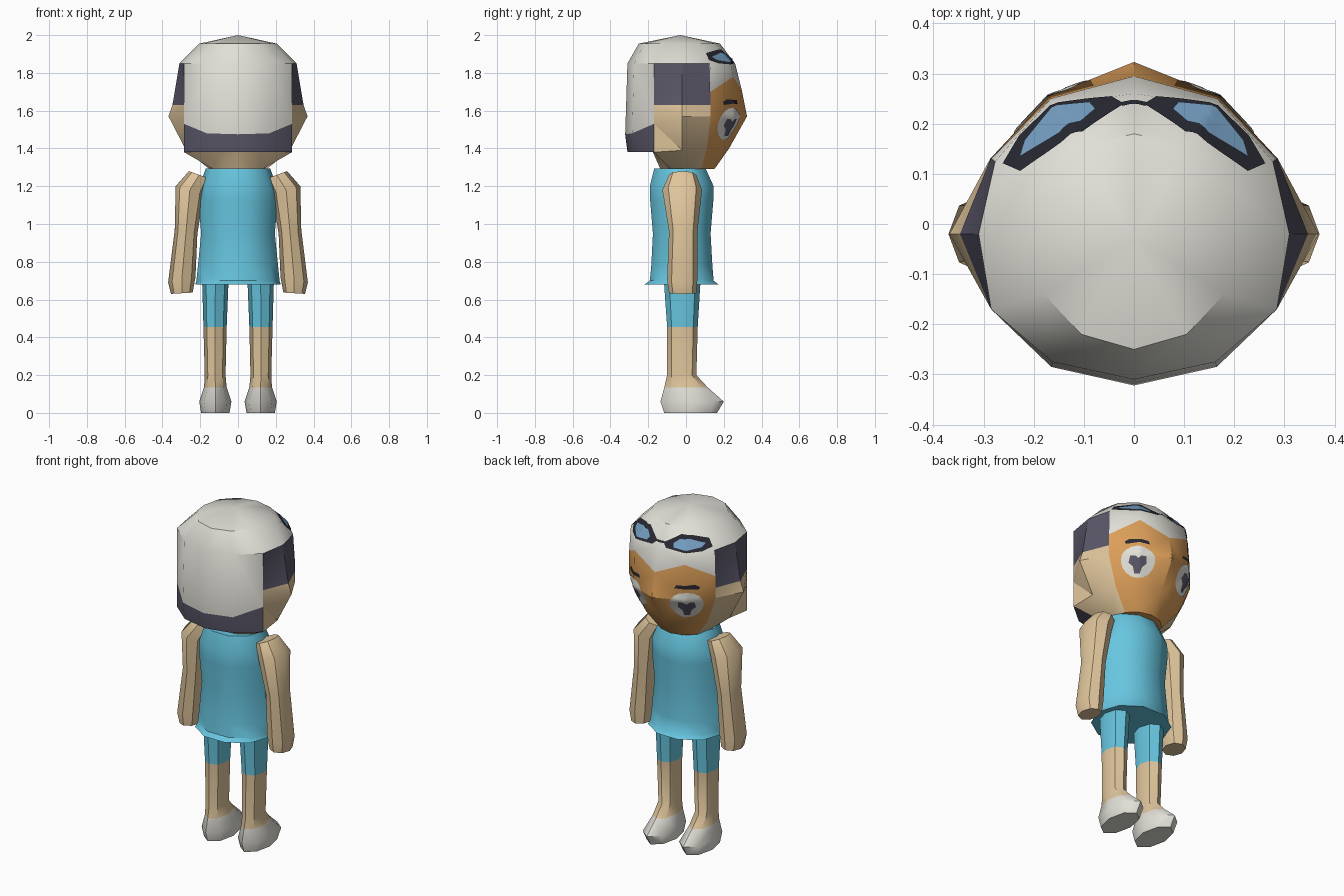
import bpy, bmesh, math
from mathutils import Vector
from mathutils.bvhtree import BVHTree

if "Cube" in bpy.data.objects:
    bpy.data.objects.remove(bpy.data.objects["Cube"])


def mat(name, r, g, b):
    m = bpy.data.materials.new(name)
    m.diffuse_color = (r, g, b, 1)
    m.use_nodes = True
    m.node_tree.nodes["Principled BSDF"].inputs["Base Color"].default_value = m.diffuse_color
    return m


WHITE = mat("off_white", .75, .74, .68)
TEAL = mat("teal_cloth", .135, .56, .74)
TAN = mat("tan_skin", .74, .56, .33)
ORANGE = mat("orange_face", .72, .345, .10)
DARK = mat("dark_violet", .10, .092, .135)
BLACK = mat("near_black", .02, .02, .03)
LENS = mat("blue_lens", .17, .33, .52)


def finish(name, bm, mats, recalc=True, angle=40):
    if recalc:
        bmesh.ops.remove_doubles(bm, verts=bm.verts, dist=.0005)
        bmesh.ops.recalc_face_normals(bm, faces=bm.faces)
    me = bpy.data.meshes.new(name)
    bm.to_mesh(me)
    bm.free()
    for m in mats:
        me.materials.append(m)
    ob = bpy.data.objects.new(name, me)
    bpy.context.collection.objects.link(ob)
    bpy.ops.object.select_all(action='DESELECT')
    ob.select_set(True)
    bpy.context.view_layer.objects.active = ob
    bpy.ops.object.shade_smooth_by_angle(angle=math.radians(angle))
    return ob


def bridge(bm, rows, colours, closed=False):
    """Quads between successive rows, one material index per band."""
    vs = [[bm.verts.new(p) for p in row] for row in rows]
    n = len(rows[0])
    for a, b, c in zip(vs, vs[1:], colours):
        for i in range(n if closed else n - 1):
            j = (i + 1) % n
            bm.faces.new((a[i], a[j], b[j], b[i])).material_index = c
    return vs


def loft(name, rings, colours, mats, sides=8, angle=40):
    """Rings: (x inner, z inner, x outer, z outer, y back, y front)."""
    bm = bmesh.new()
    rows = []
    for xi, zi, xo, zo, yb, yf in rings:
        row = []
        for k in range(sides):
            a = 2 * math.pi * k / sides
            c, s = math.cos(a), math.sin(a)
            row.append(((xi + xo) / 2 + (xo - xi) / 2 * c, (yb + yf) / 2 + (yf - yb) / 2 * s,
                        (zi + zo) / 2 + (zo - zi) / 2 * c))
        rows.append(row)
    vs = bridge(bm, rows, colours, True)
    bm.faces.new(vs[0]).material_index = colours[0]
    bm.faces.new(vs[-1]).material_index = colours[-1]
    return finish(name, bm, mats, angle=angle)


# Head: crown, then face, side and back sections sharing their column edges
bm = bmesh.new()
R1 = [(0, .18, 1.955), (.105, .155, 1.955), (.18, .08, 1.955), (.205, -.03, 1.955),
      (.18, -.14, 1.955), (.105, -.22, 1.955), (0, -.25, 1.955)]
R2 = [(0, .26, 1.85), (.16, .237, 1.85), (.277, .125, 1.85), (.31, -.02, 1.85),
      (.285, -.17, 1.85), (.163, -.275, 1.85), (0, -.31, 1.85)]
BOT = [(0, .15, 1.29), (.075, .13, 1.29), (.13, .08, 1.29), (.15, 0, 1.29),
       (.13, -.08, 1.29), (.075, -.12, 1.29), (0, -.135, 1.29)]
crown = [[(0, -.03, 2)] * 7, R1, R2]
face = [R2[:3],
        [(0, .295, 1.71), (.166, .25, 1.78), (.285, .13, 1.70)],
        [(0, .323, 1.57), (.17, .255, 1.57), (.287, .13, 1.57)],
        [(0, .228, 1.40), (.13, .19, 1.40), (.22, .11, 1.40)], BOT[:3]]
side = [R2[2:5],
        [(.286, .13, 1.63), (.347, -.02, 1.63), (.285, -.17, 1.63)],
        [(.287, .13, 1.57), (.368, -.02, 1.57), (.285, -.17, 1.53)],
        [(.22, .11, 1.40), (.275, -.02, 1.39), (.285, -.17, 1.38)], BOT[2:5]]
back = [R2[4:],
        [(.285, -.17, 1.53), (.165, -.285, 1.48), (0, -.322, 1.475)],
        [(.285, -.17, 1.38), (.16, -.275, 1.38), (0, -.31, 1.38)],
        [(.285, -.17, 1.38), (.1, -.165, 1.38), (0, -.175, 1.38)], BOT[4:]]
for s in (1, -1):
    for rows, cols in ((crown, (0, 0)), (face, (0, 3, 3, 3)),
                       (side, (1, 2, 2, 2)), (back, (0, 1, 1, 2))):
        bridge(bm, [[(x * s, y, z) for x, y, z in r] for r in rows], cols)
ring = BOT + [(-x, y, z) for x, y, z in BOT[5:0:-1]]
bm.faces.new([bm.verts.new(p) for p in ring]).material_index = 3
bmesh.ops.remove_doubles(bm, verts=bm.verts, dist=.0005)
bmesh.ops.triangulate(bm, faces=bm.faces)
tree = BVHTree.FromBMesh(bm)
finish("head", bm, (WHITE, DARK, TAN, ORANGE), angle=35)


def on_head(u, z, lift):
    """Point on the head, u in steps of 30 degrees away from the face middle."""
    a = math.radians(30 * u)
    d = Vector((math.sin(a), math.cos(a), 0))
    hit = tree.ray_cast(Vector((0, -.03, z)) + d, -d)[0]
    return hit + d * lift


def plate(name, outline, material, lift):
    """Thin sheet following the head, filled in rings round its middle."""
    pts = []
    for (u0, z0), (u1, z1) in zip(outline, outline[1:] + outline[:1]):
        n = max(1, math.ceil(math.hypot((u1 - u0) * .17, z1 - z0) / .02))
        pts += [(u0 + (u1 - u0) * k / n, z0 + (z1 - z0) * k / n) for k in range(n)]
    cu = sum(p[0] for p in pts) / len(pts)
    cz = sum(p[1] for p in pts) / len(pts)
    steps = 6
    rows = [[on_head(cu + (u - cu) * k / steps, cz + (z - cz) * k / steps, lift)
             for u, z in pts] for k in range(steps + 1)]
    b = bmesh.new()
    bridge(b, rows, [0] * steps, True)
    bmesh.ops.remove_doubles(b, verts=b.verts, dist=.0002)
    b.normal_update()
    for f in b.faces:
        if f.normal.dot(f.calc_center_median() - Vector((0, -.03, 1.6))) < 0:
            f.normal_flip()
    finish(name, b, (material,), recalc=False)


# Eyes, brows and goggles
eye = [(1.08 + .58 * math.cos(k * math.pi / 8), 1.53 + .086 * math.sin(k * math.pi / 8))
       for k in range(16)]
pupil = [(.82, 1.555), (.98, 1.555), (1.08, 1.542), (1.18, 1.555), (1.34, 1.555), (1.4, 1.52),
         (1.25, 1.5), (1.2, 1.465), (1.0, 1.465), (.93, 1.5), (.78, 1.52)]
brow = [(.68, 1.635), (.75, 1.655), (1.35, 1.66), (1.52, 1.645), (1.48, 1.63), (1.1, 1.637)]
frame = [(.14, 1.875), (.3, 1.853), (1.07, 1.845), (1.6, 1.85), (2.0, 1.868), (1.97, 1.905),
         (1.24, 1.922), (.85, 1.925)]
lens = [(.55, 1.88), (.6, 1.862), (1.08, 1.857), (1.6, 1.868), (1.8, 1.885), (1.17, 1.907),
        (.8, 1.903)]
for s, tag in ((1, "right"), (-1, "left")):
    for name, shape, m, lift in (("eye_white", eye, WHITE, .004), ("pupil", pupil, DARK, .007),
                                 ("brow", brow, BLACK, .004), ("goggle_frame", frame, BLACK, .004),
                                 ("goggle_lens", lens, LENS, .007)):
        plate(f"{name}_{tag}", [(u * s, z) for u, z in shape], m, lift)
plate("goggle_bridge", [(-.17, 1.87), (.17, 1.87), (.17, 1.88), (-.17, 1.88)], BLACK, .004)

# Sleeveless top with a flared hem
shirt = [(.17, 1.295, -.175, .11), (.205, 1.2, -.2, .155), (.21, 1.12, -.198, .153),
         (.195, .95, -.183, .138), (.212, .78, -.192, .148), (.22, .70, -.2, .155),
         (.226, .68, -.23, .183)]
loft("shirt", [(-x, z, x, z, yb, yf) for x, z, yb, yf in shirt], [0] * 6, (TEAL,), 10)

# Arms and legs, one per side
arm = [(.15, 1.24, .26, 1.28, -.09, .055), (.18, 1.16, .33, 1.2, -.125, .085),
       (.215, .95, .335, .97, -.09, .06), (.225, .72, .37, .69, -.1, .06),
       (.24, .637, .355, .63, -.09, .055)]
leg = [(.05, .70, .19, -.117, .077), (.06, .455, .183, -.1, .062), (.066, .2, .176, -.1, .055),
       (.06, .135, .18, -.115, .115), (.035, .06, .205, -.135, .2), (.045, 0, .195, -.115, .165)]
for s, tag in ((1, "right"), (-1, "left")):
    loft(f"arm_{tag}", [(a * s, za, b * s, zb, yb, yf) for a, za, b, zb, yb, yf in arm],
         [0] * 4, (TAN,))
    loft(f"leg_{tag}", [(a * s, z, b * s, z, yb, yf) for a, z, b, yb, yf in leg],
         [0, 1, 1, 2, 2], (TEAL, TAN, WHITE))
